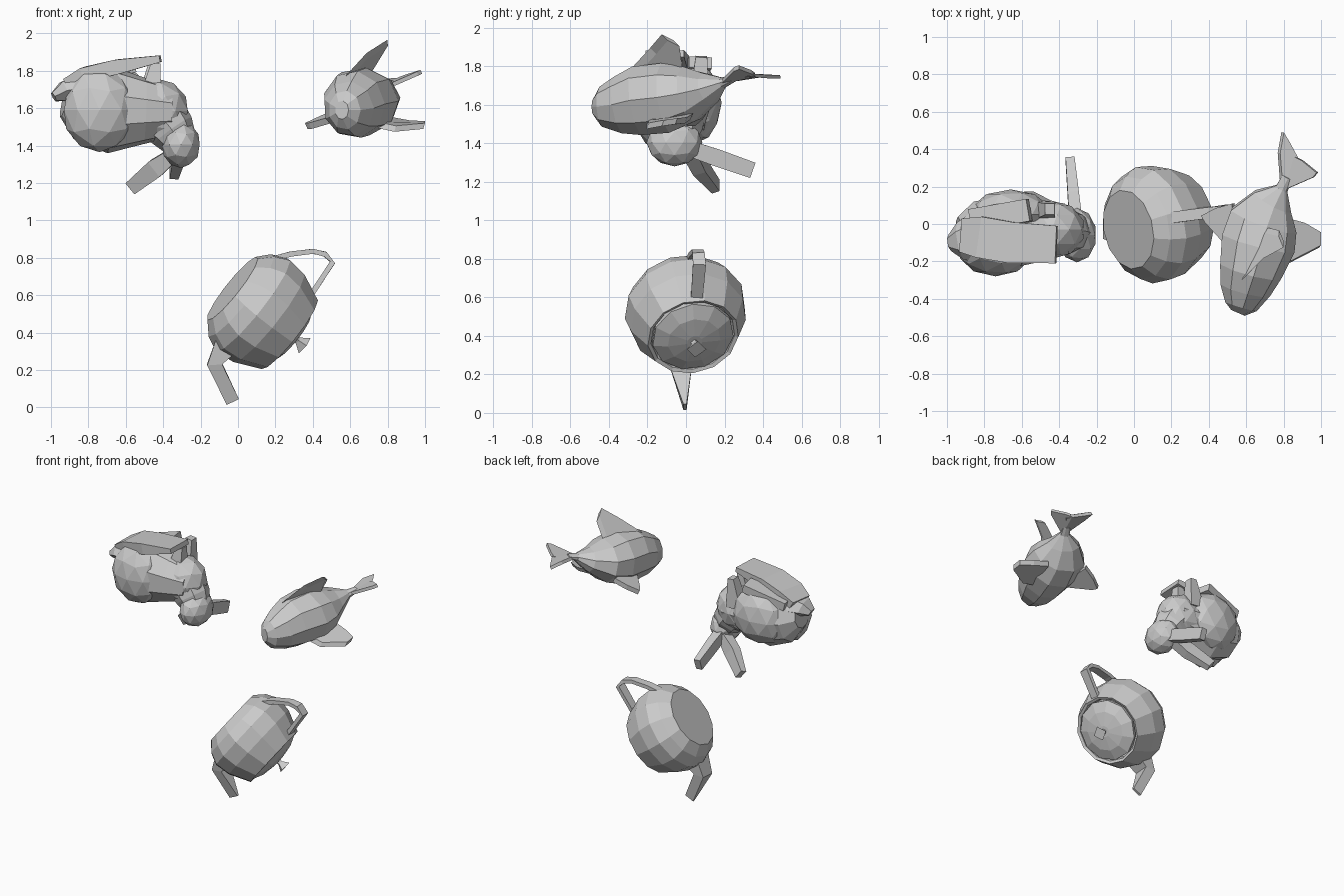
import bpy, bmesh
from math import cos, sin, pi, sqrt
from mathutils import Vector, Matrix


def finish(name, bm):
    bmesh.ops.recalc_face_normals(bm, faces=bm.faces)
    me = bpy.data.meshes.new(name)
    bm.to_mesh(me)
    bm.free()
    ob = bpy.data.objects.new(name, me)
    bpy.context.collection.objects.link(ob)
    return ob


def loft(name, rings, side, n=4):
    """Tube through rings (x, y, z, half width along side, half height)."""
    bm = bmesh.new()
    pts = [Vector(r[:3]) for r in rings]
    grow, turn = (sqrt(2), pi / 4) if n == 4 else (1, 0)
    loops = []
    for i, r in enumerate(rings):
        t = (pts[min(i + 1, len(pts) - 1)] - pts[max(i - 1, 0)]).normalized()
        u = Vector(side)
        u = (u - t * u.dot(t)).normalized()
        v = t.cross(u)
        angles = [turn + 2 * pi * k / n for k in range(n)]
        loops.append([bm.verts.new(pts[i] + grow * (u * r[3] * cos(a) + v * r[4] * sin(a)))
                      for a in angles])
    for a, b in zip(loops, loops[1:]):
        for k in range(n):
            bm.faces.new((a[k], a[(k + 1) % n], b[(k + 1) % n], b[k]))
    bm.faces.new(loops[0])
    bm.faces.new(loops[-1])
    return finish(name, bm)


def lathe(name, profile, origin, axis, n):
    """Revolve (along, radius) pairs around an axis and cap the ends."""
    bm = bmesh.new()
    rot = Vector(axis).to_track_quat('Z', 'Y')
    loops = [[bm.verts.new(Vector(origin) + rot @ Vector(
        (r * cos(2 * pi * k / n), r * sin(2 * pi * k / n), h))) for k in range(n)]
        for h, r in profile]
    for a, b in zip(loops, loops[1:]):
        for k in range(n):
            bm.faces.new((a[k], a[(k + 1) % n], b[(k + 1) % n], b[k]))
    bm.faces.new(loops[0])
    bm.faces.new(loops[-1])
    return finish(name, bm)


def ball(name, centre, radii, sub=2):
    bm = bmesh.new()
    mat = Matrix.Translation(centre) @ Matrix.Diagonal((*radii, 1))
    bmesh.ops.create_icosphere(bm, subdivisions=sub, radius=1, matrix=mat)
    return finish(name, bm)


def plate(name, outline, thick):
    """Flat outline given thickness, used for the fins."""
    bm = bmesh.new()
    pts = [Vector(p) for p in outline]
    nrm = (pts[1] - pts[0]).cross(pts[2] - pts[0]).normalized() * thick / 2
    a = [bm.verts.new(p + nrm) for p in pts]
    b = [bm.verts.new(p - nrm) for p in pts]
    bm.faces.new(a)
    bm.faces.new(b)
    for k in range(len(pts)):
        j = (k + 1) % len(pts)
        bm.faces.new((a[k], a[j], b[j], b[k]))
    return finish(name, bm)


# Teapot, tipped over with its lid facing down to the right
base, axis = (-.03, -.03, .636), (.77, .17, -.61)
lathe("teapot_body", [(0, .215), (.06, .28), (.14, .318), (.25, .305), (.395, .24),
                      (.385, .222), (.35, .215)], base, axis, 13)
lathe("teapot_lid", [(.36, .212), (.392, .215), (.425, .14), (.44, .04)], base, axis, 11)
lathe("teapot_knob", [(.43, .02), (.455, .02), (.5, .052)], base, axis, 4)
loft("teapot_spout", [(-.05, -.03, .35, .07, .07), (-.125, -.025, .232, .055, .04),
                      (-.028, -.005, .03, .008, .036)], (0, 1, 0))
loft("teapot_handle", [(.17, .03, .79, .03, .014), (.28, .045, .82, .03, .014),
                       (.40, .06, .835, .03, .013), (.465, .065, .82, .032, .014),
                       (.505, .07, .775, .034, .014), (.38, .055, .585, .03, .014)], (0, 1, 0))

# Rabbit, upside down: body, haunches, chest and head
loft("rabbit_torso", [(-.93, -.06, 1.63, .1, .08), (-.85, -.05, 1.61, .17, .18),
                      (-.68, -.05, 1.59, .2, .235), (-.5, -.04, 1.585, .17, .18),
                      (-.36, -.03, 1.58, .14, .14)], (0, 1, 0), 9)
ball("rabbit_haunch_front", (-.74, -.14, 1.59), (.2, .14, .225))
ball("rabbit_haunch_back", (-.66, .05, 1.61), (.22, .135, .21))
ball("rabbit_chest", (-.44, -.03, 1.585), (.18, .155, .175))
loft("rabbit_tail", [(-.985, -.1, 1.66, .045, .028), (-.93, -.09, 1.69, .1, .06),
                     (-.82, -.07, 1.71, .15, .09)], (0, 1, 0), 6)
loft("rabbit_neck", [(-.43, -.03, 1.58, .14, .15), (-.35, -.04, 1.48, .125, .125),
                     (-.3, -.05, 1.4, .09, .09)], (0, 1, 0), 8)
ball("rabbit_head", (-.305, -.06, 1.405), (.105, .145, .125))
# Soles and paws on top, ears below
loft("rabbit_foot_front", [(-.91, -.06, 1.73, .09, .035), (-.82, -.07, 1.785, .11, .035),
                           (-.65, -.1, 1.82, .11, .04), (-.415, -.11, 1.865, .10, .018)],
     (0, 1, 0))
loft("rabbit_foot_back", [(-.87, .02, 1.74, .06, .03), (-.56, .075, 1.82, .06, .03)], (0, 1, 0))
loft("rabbit_paw_front", [(-.47, -.06, 1.64, .05, .06), (-.44, -.05, 1.84, .03, .025)], (0, 1, 0))
loft("rabbit_paw_back", [(-.48, .07, 1.64, .05, .06), (-.45, .08, 1.85, .03, .025)], (0, 1, 0))
loft("rabbit_ear_front", [(-.31, .01, 1.38, .04, .03), (-.44, .07, 1.28, .035, .05),
                          (-.57, .155, 1.175, .022, .038)], (0, 1, 0))
loft("rabbit_ear_back", [(-.31, .0, 1.38, .035, .04), (-.325, .16, 1.325, .03, .045),
                         (-.342, .345, 1.26, .024, .042)], (1, 0, 0))

# Dolphin: tapering body, flippers, back fin and tail
loft("dolphin_body", [(.555, -.475, 1.59, .04, .05), (.57, -.44, 1.59, .09, .105),
                      (.592, -.35, 1.598, .14, .15), (.62, -.25, 1.62, .172, .182),
                      (.66, -.10, 1.635, .205, .185), (.69, .02, 1.655, .19, .15),
                      (.74, .12, 1.685, .115, .085), (.79, .19, 1.715, .035, .03),
                      (.82, .25, 1.735, .03, .015)], (1, -.4, 0), 9)
plate("dolphin_flipper_left", [(.53, .11, 1.58), (.44, .085, 1.54), (.365, .045, 1.505),
                               (.385, .01, 1.505), (.54, -.16, 1.55)], .035)
plate("dolphin_flipper_right", [(.80, .03, 1.54), (.91, 0, 1.52), (.995, -.05, 1.515),
                                (.995, -.12, 1.505), (.84, -.2, 1.49), (.75, -.2, 1.51)], .035)
plate("dolphin_back_fin", [(.58, -.28, 1.76), (.69, -.17, 1.88), (.80, -.11, 1.95),
                           (.775, -.05, 1.92), (.69, -.03, 1.77)], .045)
plate("dolphin_tail_left", [(.79, .19, 1.72), (.775, .38, 1.75), (.795, .49, 1.745),
                            (.825, .44, 1.745), (.89, .32, 1.755)], .022)
plate("dolphin_tail_right", [(.80, .18, 1.715), (.86, .36, 1.755), (.90, .34, 1.77),
                             (.98, .275, 1.795), (.96, .25, 1.785)], .022)
